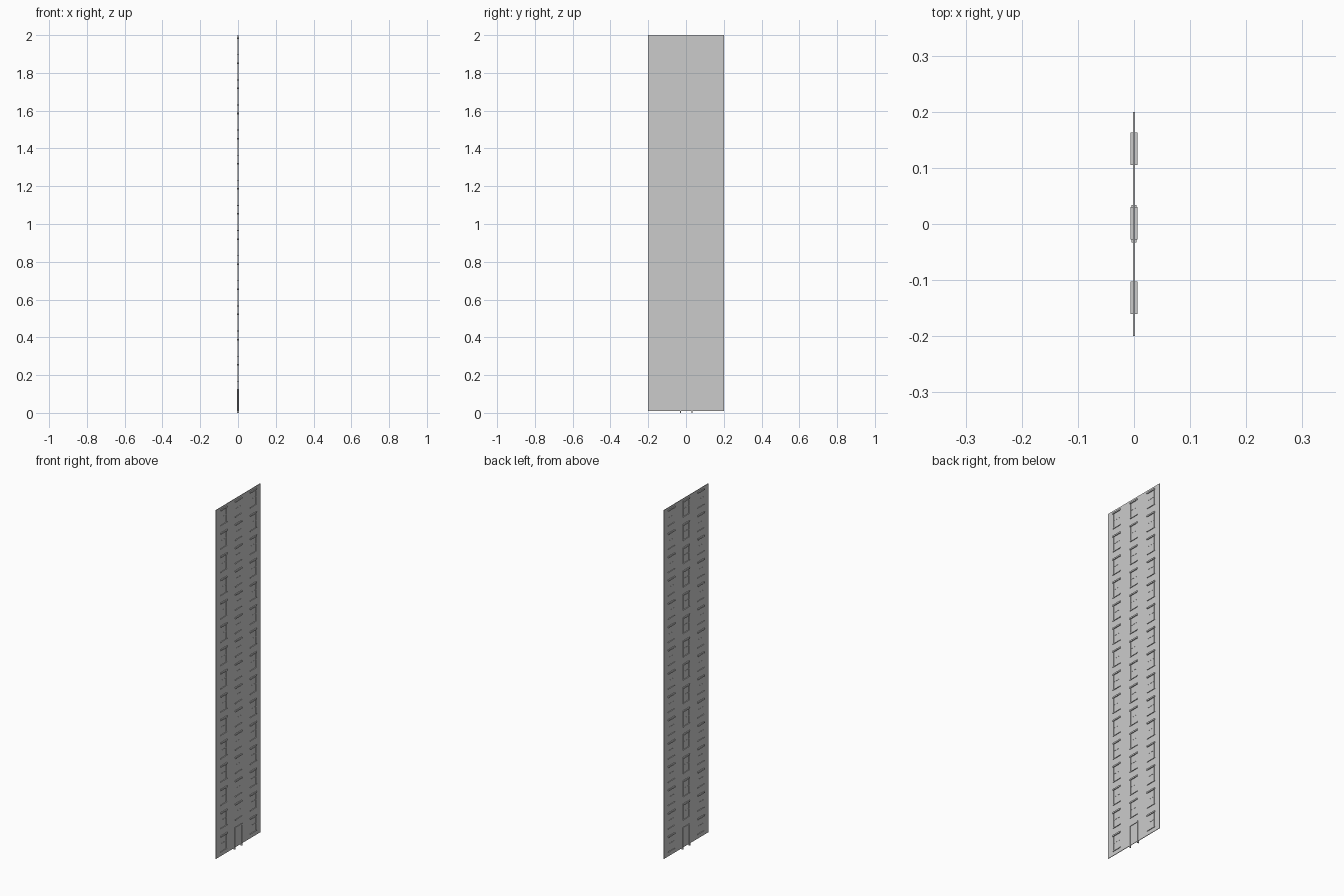
import bpy, bmesh
from mathutils import Matrix

if "Cube" in bpy.data.objects:
    bpy.data.objects.remove(bpy.data.objects["Cube"])

ROWS, PITCH, TOP = 15, 0.133, 1.988
COLUMNS = (-0.1315, 0.001, 0.1345)
W, H = 0.058, 0.094          # window width and height over lintel and sill


def add_box(bm, depth, y0, y1, z0, z1):
    m = Matrix.Translation((0, (y0 + y1) / 2, (z0 + z1) / 2)) @ Matrix.Diagonal((depth, y1 - y0, z1 - z0, 1))
    bmesh.ops.create_cube(bm, size=1, matrix=m)


def make_object(name, bm):
    mesh = bpy.data.meshes.new(name)
    bm.to_mesh(mesh)
    bm.free()
    bpy.context.collection.objects.link(bpy.data.objects.new(name, mesh))


# wall slab
wall = bmesh.new()
add_box(wall, 0.003, -0.2, 0.2, 0.01, 2.0)
make_object("wall", wall)

# window lintels, sills and sash frames on every floor
lintels, sills, frames = bmesh.new(), bmesh.new(), bmesh.new()
for row in range(ROWS):
    top = TOP - row * PITCH
    bottom = top - H
    for col, y in enumerate(COLUMNS):
        if row == ROWS - 1 and col == 1:
            continue         # the doorway takes this place
        a, b = y - W / 2, y + W / 2
        add_box(lintels, 0.013, a, b, top - 0.008, top)
        add_box(sills, 0.011, a, b, bottom, bottom + 0.004)
        for s in (a + 0.003, b - 0.006):
            add_box(frames, 0.006, s, s + 0.003, bottom + 0.004, top - 0.008)
        mid = (top + bottom) / 2
        add_box(frames, 0.005, a + 0.006, b - 0.006, mid - 0.0015, mid + 0.0015)
make_object("window_lintels", lintels)
make_object("window_sills", sills)
make_object("window_frames", frames)

# door surround reaching the ground
door = bmesh.new()
for a, b in ((-0.033, -0.027), (0.028, 0.034)):
    add_box(door, 0.009, a, b, 0.0, 0.125)
add_box(door, 0.009, -0.027, 0.028, 0.119, 0.125)
make_object("door_surround", door)
